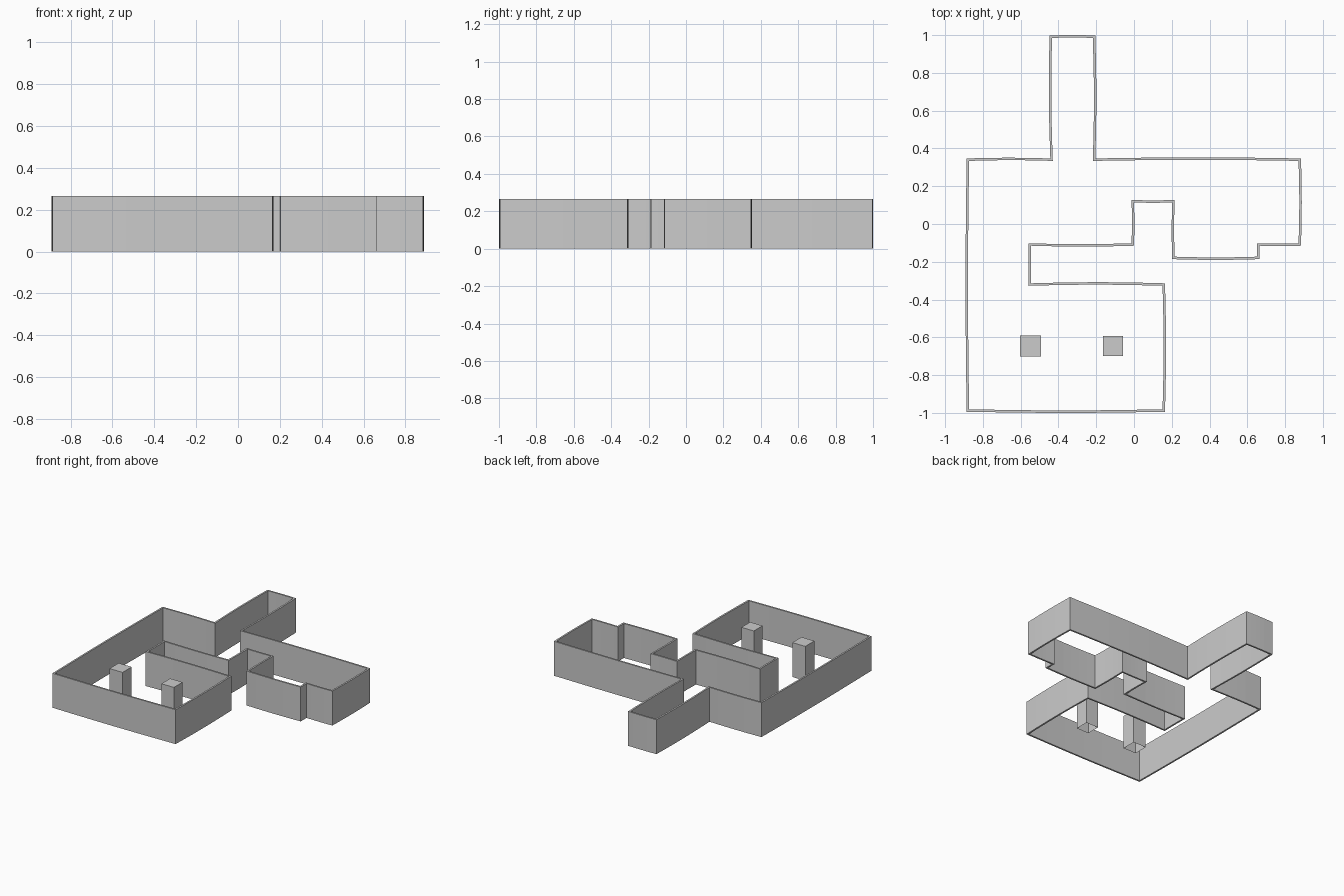
import bpy, bmesh, math
from mathutils import Vector

if "Cube" in bpy.data.objects:
    bpy.data.objects.remove(bpy.data.objects["Cube"])

HEIGHT, THICK, STEPS = 0.265, 0.013, 6

# outer floor-plan corners, clockwise seen from above
plan = [Vector(p) for p in [
    (-0.886, 0.347), (-0.443, 0.347), (-0.447, 0.998), (-0.205, 0.998),
    (-0.205, 0.347), (0.884, 0.347), (0.884, -0.115), (0.664, -0.115),
    (0.664, -0.186), (0.202, -0.186), (0.202, 0.114), (0.0, 0.114),
    (0.0, -0.115), (-0.546, -0.115), (-0.546, -0.314), (0.164, -0.314),
    (0.164, -0.994), (-0.886, -0.994)]]


def finish(bm, name):
    bmesh.ops.recalc_face_normals(bm, faces=bm.faces)
    mesh = bpy.data.meshes.new(name)
    bm.to_mesh(mesh)
    bm.free()
    obj = bpy.data.objects.new(name, mesh)
    bpy.context.collection.objects.link(obj)
    return obj


def inward(a, b):
    d = (b - a).normalized()
    return Vector((d.y, -d.x))


# floor-plan wall: mitred corners, each run bowing slightly outward
outer, inner = [], []
count = len(plan)
for i, p in enumerate(plan):
    prev, nxt = plan[i - 1], plan[(i + 1) % count]
    n0, n1 = inward(prev, p), inward(p, nxt)
    i0 = p + (n0 + n1) * THICK
    n2 = inward(nxt, plan[(i + 2) % count])
    i1 = nxt + (n1 + n2) * THICK
    bow = min(0.006, 0.009 * (nxt - p).length)
    for s in range(STEPS):
        t = s / STEPS
        push = -n1 * bow * math.sin(math.pi * t)
        outer.append(p.lerp(nxt, t) + push)
        inner.append(i0.lerp(i1, t) + push)

bm = bmesh.new()
rings = [[bm.verts.new((v.x, v.y, z)) for v in ring]
         for ring, z in ((outer, 0), (outer, HEIGHT), (inner, HEIGHT), (inner, 0))]
n = len(outer)
for r in range(4):
    a, b = rings[r], rings[(r + 1) % 4]
    for i in range(n):
        j = (i + 1) % n
        bm.faces.new((a[i], a[j], b[j], b[i]))
finish(bm, "perimeter_wall")

# square pillars, open underneath
for name, x, y, size in (("left_pillar", -0.548, -0.646, 0.111),
                         ("right_pillar", -0.110, -0.646, 0.106)):
    bm = bmesh.new()
    bmesh.ops.create_cube(bm, size=1)
    bmesh.ops.scale(bm, vec=(size, size, HEIGHT), verts=bm.verts)
    bmesh.ops.translate(bm, vec=(x, y, HEIGHT / 2), verts=bm.verts)
    bmesh.ops.recalc_face_normals(bm, faces=bm.faces)
    base = [f for f in bm.faces if f.normal.z < -0.5]
    bmesh.ops.delete(bm, geom=base, context='FACES_ONLY')
    finish(bm, name)
